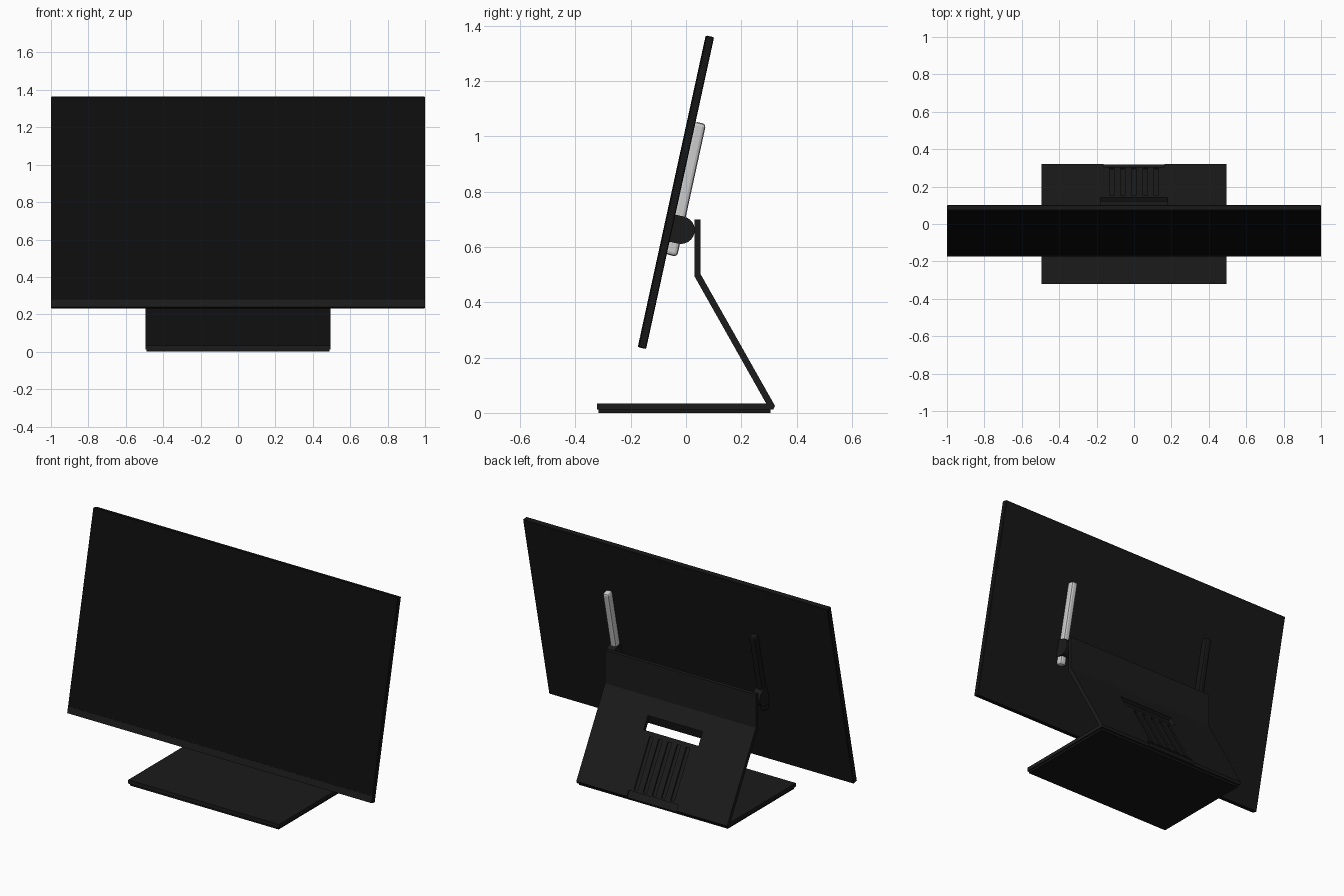
import bpy, bmesh, math
from mathutils import Matrix, Vector

if "Cube" in bpy.data.objects:
    bpy.data.objects.remove(bpy.data.objects["Cube"])


def material(name, v):
    m = bpy.data.materials.new(name)
    m.diffuse_color = (v, v, v, 1)
    m.use_nodes = True
    m.node_tree.nodes["Principled BSDF"].inputs["Base Color"].default_value = m.diffuse_color
    return m


FRAME = material("dark_plastic", 0.011)
BACK = material("black_shell", 0.008)
GLASS = material("black_glass", 0.004)


def finish(name, bm, mat, bevel=0.0, segments=1):
    bmesh.ops.recalc_face_normals(bm, faces=bm.faces[:])
    me = bpy.data.meshes.new(name)
    bm.to_mesh(me)
    bm.free()
    ob = bpy.data.objects.new(name, me)
    bpy.context.collection.objects.link(ob)
    if mat:
        me.materials.append(mat)
    if bevel:
        b = ob.modifiers.new("edge", 'BEVEL')
        b.width, b.segments, b.limit_method = bevel, segments, 'ANGLE'
    return ob


def add_box(bm, x, y, z, mtx):
    """Box from (min, max) ranges in the frame mtx."""
    size = Matrix.Diagonal((x[1] - x[0], y[1] - y[0], z[1] - z[0], 1))
    mid = Matrix.Translation([(r[0] + r[1]) / 2 for r in (x, y, z)])
    bmesh.ops.create_cube(bm, size=1, matrix=mtx @ mid @ size)


def box(name, x, y, z, mat, mtx=Matrix(), bevel=0.0, segments=1):
    bm = bmesh.new()
    add_box(bm, x, y, z, mtx)
    return finish(name, bm, mat, bevel, segments)


def prism(name, pts, x0, x1, mat, mtx=Matrix(), bevel=0.0):
    """Side profile (y, z) extruded along x."""
    bm = bmesh.new()
    f = bm.faces.new([bm.verts.new(mtx @ Vector((x0, y, z))) for y, z in pts])
    r = bmesh.ops.extrude_face_region(bm, geom=[f])
    verts = [g for g in r["geom"] if isinstance(g, bmesh.types.BMVert)]
    bmesh.ops.translate(bm, verts=verts, vec=(x1 - x0, 0, 0))
    return finish(name, bm, mat, bevel)


# Tilted screen: local y is the screen's back normal, local z runs up the panel
TILT = Matrix.Translation((0, -0.0365, 0.798)) @ Matrix.Rotation(math.radians(-12.3), 4, 'X')
box("screen_shell", (-1, 1), (-0.0135, 0.0155), (-0.577, 0.577), BACK, TILT, 0.003)
box("screen_glass", (-0.999, 0.999), (-0.0155, -0.013), (-0.535, 0.575), GLASS, TILT)
box("screen_chin", (-0.999, 0.999), (-0.0155, -0.013), (-0.576, -0.537), FRAME, TILT)

# Slide rails and hinges on the back, one pair per side
arc = [(0.047 + 0.05 * math.cos(a), -0.13 + 0.05 * math.sin(a))
       for a in (math.radians(-90 + 15 * i) for i in range(13))]
for side, s, rail_mat in (("right", 1, None), ("left", -1, BACK)):
    x = sorted((s * 0.46, s * 0.5))
    box(side + "_rail", x, (0.01, 0.054), (-0.227, 0.264), rail_mat, TILT, 0.012, 2)
    hx = sorted((s * 0.455, s * 0.506))
    hinge = prism(side + "_hinge", [(0.012, -0.18)] + arc + [(0.012, -0.08)],
                  hx[0], hx[1], FRAME, TILT)
    bpy.ops.object.select_all(action='DESELECT')
    bpy.context.view_layer.objects.active = hinge
    hinge.select_set(True)
    bpy.ops.object.shade_smooth_by_angle()

# Folded stand sheet: base plate, slanted back and upright flange in one profile
stand = prism("stand", [(0.03, 0.70), (0.052, 0.70), (0.052, 0.503), (0.322, 0.025),
                        (0.315, 0.012), (-0.322, 0.012), (-0.322, 0.034),
                        (0.29, 0.034), (0.03, 0.495)], -0.495, 0.495, FRAME)
box("foot_pad", (-0.488, 0.488), (-0.316, 0.305), (0, 0.014), BACK)

# Cable slot, grooves and bottom recess cut into the slanted back
SLANT = Matrix.Translation((0, 0.052, 0.503)) @ Matrix.Rotation(math.radians(29.46), 4, 'X')
bm = bmesh.new()
add_box(bm, (-0.18, 0.18), (-0.06, 0.03), (-0.18, -0.10), SLANT)
for i in range(-2, 3):
    add_box(bm, (i * 0.06 - 0.012, i * 0.06 + 0.012), (-0.008, 0.03), (-0.505, -0.205), SLANT)
add_box(bm, (-0.163, 0.163), (-0.008, 0.03), (-0.60, -0.515), SLANT)
cutter = finish("slot_cutter", bm, None)
cutter.hide_render = True
mod = stand.modifiers.new("slots", 'BOOLEAN')
mod.operation, mod.solver, mod.object = 'DIFFERENCE', 'EXACT', cutter
bpy.context.view_layer.objects.active = stand
bpy.ops.object.modifier_apply(modifier="slots")
bpy.data.objects.remove(cutter)
